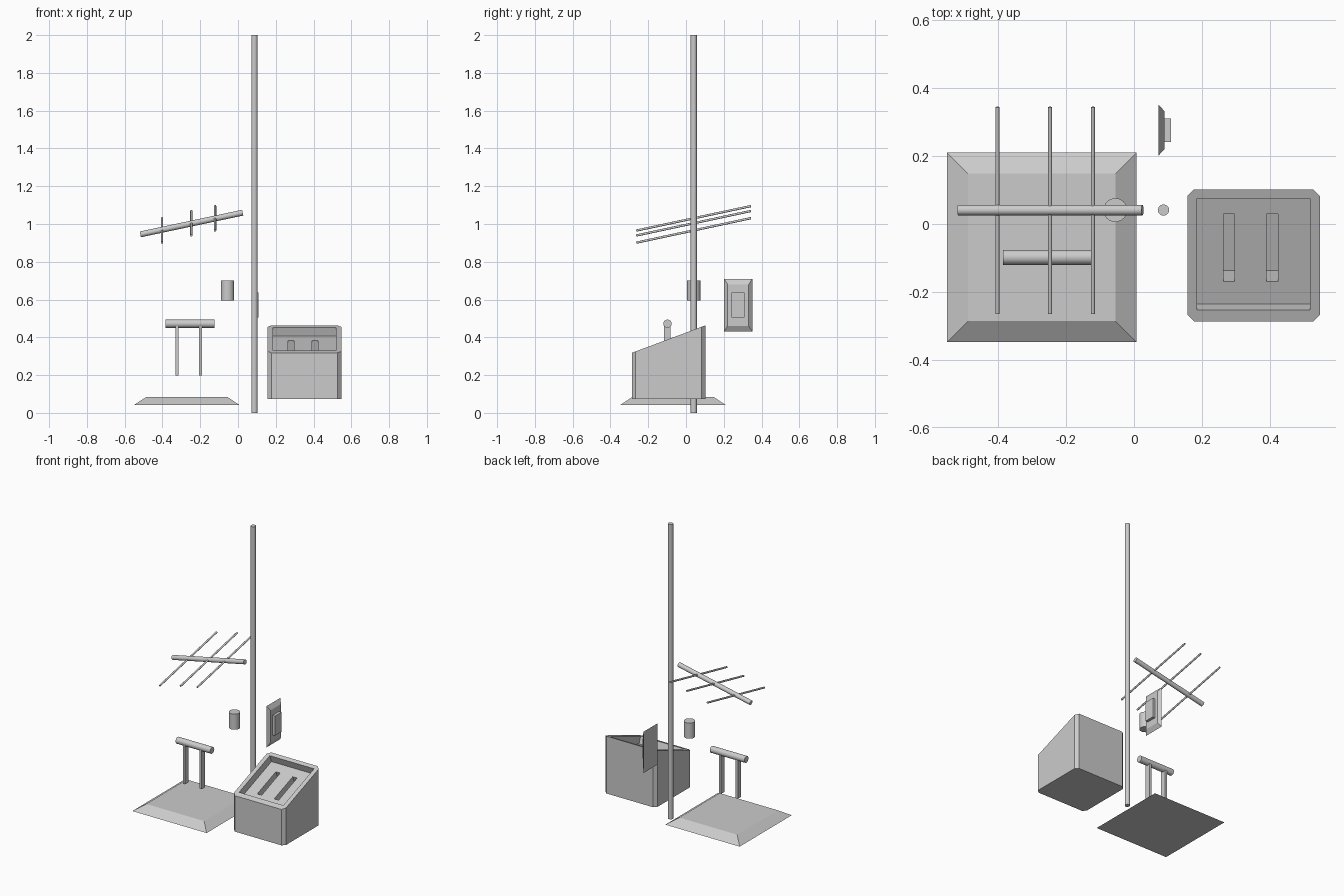
import bpy, bmesh, math
from mathutils import Vector

if "Cube" in bpy.data.objects:
    bpy.data.objects.remove(bpy.data.objects["Cube"])


def finish(name, bm):
    bmesh.ops.recalc_face_normals(bm, faces=bm.faces)
    me = bpy.data.meshes.new(name)
    bm.to_mesh(me)
    bm.free()
    ob = bpy.data.objects.new(name, me)
    bpy.context.collection.objects.link(ob)
    return ob


def rod(name, a, b, r, sides=24):
    """Smooth capped cylinder between two points."""
    a, b = Vector(a), Vector(b)
    bpy.ops.mesh.primitive_cylinder_add(vertices=sides, radius=r, depth=(b - a).length,
                                        location=(a + b) / 2)
    ob = bpy.context.object
    ob.name = name
    ob.rotation_euler = (b - a).to_track_quat('Z', 'Y').to_euler()
    bpy.ops.object.shade_smooth_by_angle(angle=math.radians(35))
    return ob


def box(name, centre, size, tilt=0.0):
    bpy.ops.mesh.primitive_cube_add(size=1, location=centre, rotation=(tilt, 0, 0))
    ob = bpy.context.object
    ob.name = name
    ob.scale = size
    return ob


def loft(name, lower, upper):
    """Solid between two matching outlines."""
    bm = bmesh.new()
    lo = [bm.verts.new(p) for p in lower]
    up = [bm.verts.new(p) for p in upper]
    n = len(lo)
    bm.faces.new(lo[::-1])
    bm.faces.new(up)
    for i in range(n):
        j = (i + 1) % n
        bm.faces.new((lo[i], lo[j], up[j], up[i]))
    return finish(name, bm)


def rect(a0, a1, b0, b1):
    return [(a0, b0), (a1, b0), (a1, b1), (a0, b1)]


# mast, antenna boom and its three cross rods
PY = 0.041
rod("mast", (0.087, PY, 0), (0.087, PY, 2), 0.0165)
rod("antenna_boom", (-0.517, PY, 0.945), (0.025, PY, 1.06), 0.0155)
for i, (x, z) in enumerate(((-0.402, 0.966), (-0.247, 1.004), (-0.121, 1.03))):
    rod(f"antenna_rod_{i + 1}", (x, -0.264, z - 0.065), (x, 0.344, z + 0.065), 0.006, 12)

# small canister beside the mast
rod("canister", (-0.055, PY, 0.594), (-0.055, PY, 0.70), 0.035)

# handle: grip bar on two posts
rod("handle_grip", (-0.385, -0.098, 0.472), (-0.125, -0.098, 0.472), 0.022)
for i, x in enumerate((-0.324, -0.199)):
    box(f"handle_post_{i + 1}", (x, -0.099, 0.33), (0.016, 0.036, 0.265))

# bevelled base plate
loft("base_plate",
     [(x, y, 0.042) for x, y in rect(-0.55, 0.008, -0.348, 0.21)],
     [(x, y, 0.083) for x, y in rect(-0.488, -0.054, -0.286, 0.148)])

# wall plate with bevelled rim and switch block
loft("wall_plate",
     [(0.072, y, z) for y, z in rect(0.201, 0.351, 0.43, 0.71)],
     [(0.09, y, z) for y, z in rect(0.221, 0.332, 0.46, 0.68)])
box("wall_switch", (0.096, 0.276, 0.571), (0.025, 0.069, 0.133))

# console body: chamfered block with a sloping top
X0, X1, Y0, Y1, C = 0.157, 0.547, -0.287, 0.102, 0.02
slope = (0.463 - 0.318) / (Y1 - Y0)
tilt = math.atan(slope)
DEPTH, SLOT = 0.05, 0.095


def top_z(y):
    return 0.318 + slope * (y - Y0)


outline = [(X0 + C, Y0), (X1 - C, Y0), (X1, Y0 + C), (X1, Y1 - C),
           (X1 - C, Y1), (X0 + C, Y1), (X0, Y1 - C), (X0, Y0 + C)]
console = loft("console", [(x, y, 0.074) for x, y in outline],
               [(x, y, top_z(y)) for x, y in outline])

# recessed tray and two deep slots cut square to the slope
ya, yb = -0.089, -0.07
cutters = [box("tray_cutter", (0.352, ya, top_z(ya)),
               (0.332, 0.329 / math.cos(tilt), 2 * DEPTH), tilt)]
for x in (0.28, 0.407):
    cutters.append(box("slot_cutter", (x, yb, top_z(yb) - DEPTH / math.cos(tilt)),
                       (0.033, 0.199 / math.cos(tilt), 2 * SLOT), tilt))
bpy.context.view_layer.objects.active = console
for c in cutters:
    m = console.modifiers.new("cut", 'BOOLEAN')
    m.operation, m.solver, m.object = 'DIFFERENCE', 'EXACT', c
    bpy.ops.object.modifier_apply(modifier=m.name)
    bpy.data.objects.remove(c)
